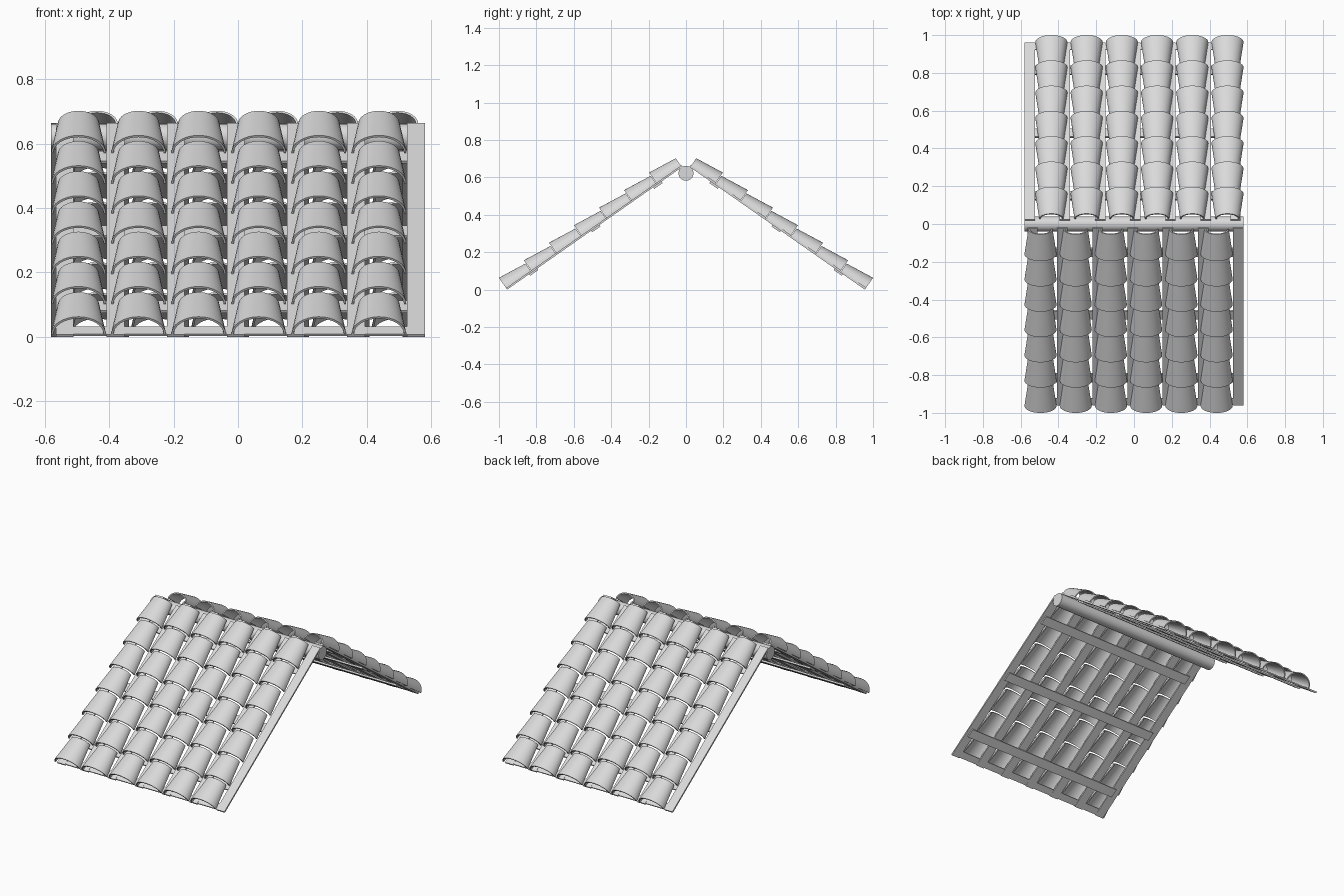
import bpy
import bmesh
from math import radians, pi, cos, sin
from mathutils import Matrix, Vector

cube = bpy.data.objects.get("Cube")
if cube:
    bpy.data.objects.remove(cube)

clay = bpy.data.materials.new("light_grey")
clay.use_nodes = True
clay.diffuse_color = (0.7, 0.7, 0.7, 1)
clay.node_tree.nodes["Principled BSDF"].inputs["Base Color"].default_value = (0.7, 0.7, 0.7, 1)

COLUMNS, ROWS = 6, 7
PITCH_X, PITCH_S = 0.1865, 0.1635
FIRST_X = -0.495
SLOPE_LENGTH = 1.145
ARC = 16


def finish(bm, name, matrix, smooth=False):
    bmesh.ops.recalc_face_normals(bm, faces=bm.faces)
    mesh = bpy.data.meshes.new(name)
    bm.to_mesh(mesh)
    bm.free()
    mesh.materials.append(clay)
    obj = bpy.data.objects.new(name, mesh)
    bpy.context.collection.objects.link(obj)
    obj.matrix_world = matrix
    if smooth:
        bpy.ops.object.select_all(action='DESELECT')
        obj.select_set(True)
        bpy.context.view_layer.objects.active = obj
        bpy.ops.object.shade_smooth_by_angle(angle=radians(35))
    return obj


def add_box(bm, low, high):
    low, high = Vector(low), Vector(high)
    size = high - low
    m = Matrix.Translation((low + high) / 2) @ Matrix.Diagonal((*size, 1))
    bmesh.ops.create_cube(bm, size=1, matrix=m)


def add_tile(bm, x, s, length=0.16, wall=0.007):
    """Tapered half-barrel tile, wide at the lower end."""
    def arch(y, half_width, height):
        angles = [pi * i / ARC for i in range(ARC + 1)]
        return [bm.verts.new((x + half_width * cos(a), y, height * sin(a))) for a in angles]

    ends = []
    for y, w, h in ((s, 0.085, 0.067), (s + length, 0.064, 0.048)):
        ends.append((arch(y, w, h), arch(y, w - wall, h - wall)))
    (out_a, in_a), (out_b, in_b) = ends
    for p, q in ((out_a, out_b), (in_a, in_b), (out_a, in_a), (out_b, in_b)):
        for i in range(ARC):
            bm.faces.new((p[i], p[i + 1], q[i + 1], q[i]))
    for i in (0, ARC):
        bm.faces.new((out_a[i], out_b[i], in_b[i], in_a[i]))


# Each slope has tiles, long boards under the gaps, and cross battens
slope = Matrix.Translation((0, -0.962, 0.008)) @ Matrix.Rotation(radians(35), 4, 'X')
for side, turn in (("front", 0), ("back", pi)):
    frame = Matrix.Rotation(turn, 4, 'Z') @ slope

    bm = bmesh.new()
    for c in range(COLUMNS):
        for r in range(ROWS):
            add_tile(bm, FIRST_X + c * PITCH_X, r * PITCH_S)
    finish(bm, side + "_tiles", frame, smooth=True)

    bm = bmesh.new()
    edges = [0.525 - PITCH_X * k for k in range(COLUMNS)] + [-0.565]
    for x in edges:
        add_box(bm, (x, 0, -0.01), (x + 0.055, SLOPE_LENGTH, 0))
    finish(bm, side + "_boards", frame)

    bm = bmesh.new()
    for s in (0.17, 0.576, 0.98):
        add_box(bm, (-0.53, s - 0.027, -0.02), (0.56, s + 0.027, -0.01))
    add_box(bm, (-0.53, 0.004, -0.009), (0.56, 0.045, -0.001))
    finish(bm, side + "_battens", frame)

# Round beam along the ridge
bm = bmesh.new()
bmesh.ops.create_cone(bm, cap_ends=True, segments=24, radius1=0.04, radius2=0.04, depth=1.16)
finish(bm, "ridge_beam", Matrix.Translation((0, 0, 0.622)) @ Matrix.Rotation(pi / 2, 4, 'Y'), smooth=True)
